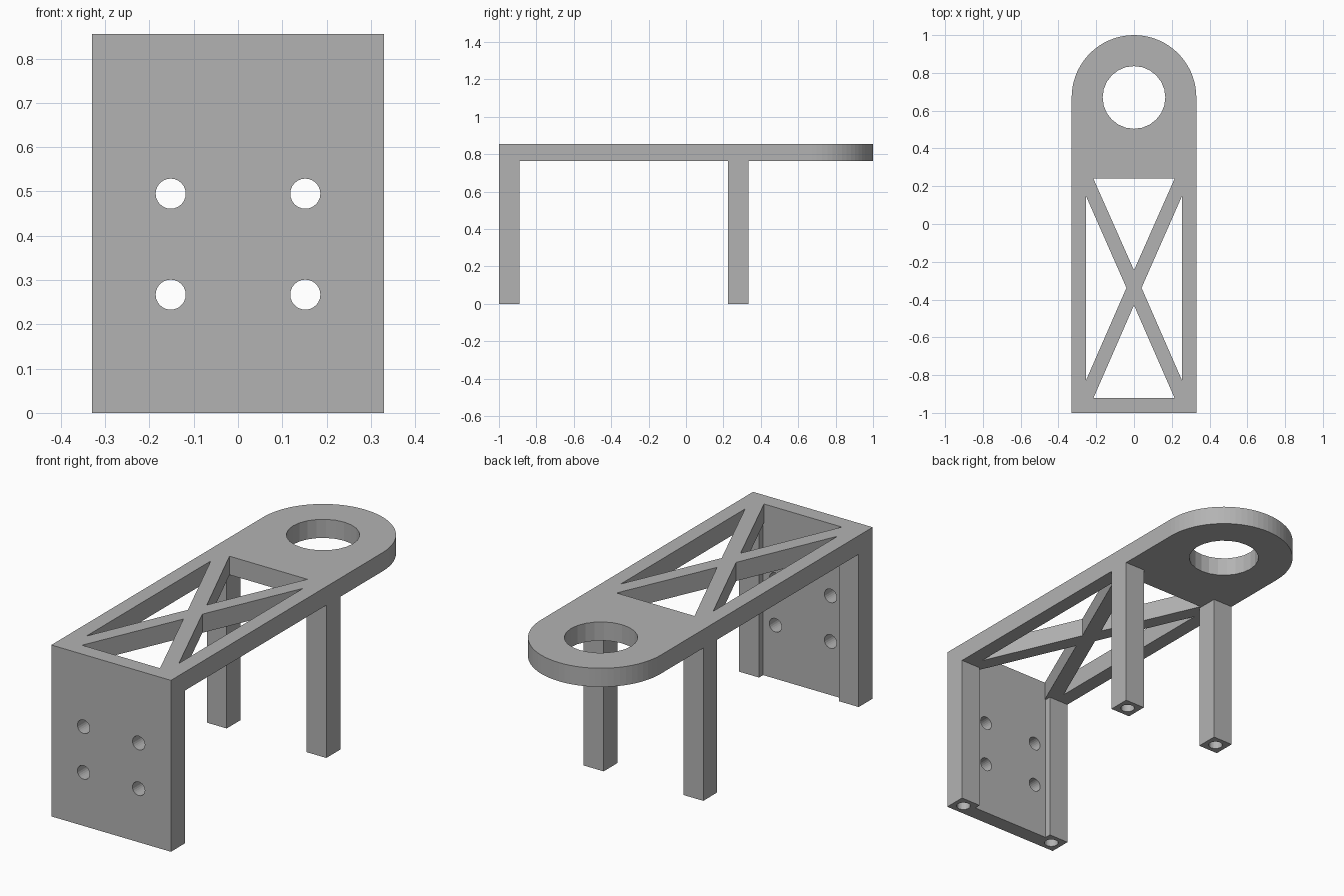
import bpy, bmesh
from math import sin, cos, pi
from mathutils import Matrix

default = bpy.data.objects.get("Cube")
if default:
    bpy.data.objects.remove(default, do_unlink=True)

grey = bpy.data.materials.new("plain grey")
grey.use_nodes = True
grey.diffuse_color = (0.45, 0.45, 0.45, 1)
grey.node_tree.nodes["Principled BSDF"].inputs["Base Color"].default_value = grey.diffuse_color


def circle(x, y, r, n=24):
    return [(x + r * cos(2 * pi * i / n), y + r * sin(2 * pi * i / n)) for i in range(n)]


def rect(x0, x1, y0, y1):
    return [(x0, y0), (x1, y0), (x1, y1), (x0, y1)]


def prism(name, loops, z0, z1, matrix=Matrix()):
    """Extrude each flat outline from z0 to z1 into one object."""
    bm = bmesh.new()
    for loop in loops:
        face = bm.faces.new([bm.verts.new((x, y, z0)) for x, y in loop])
        ext = bmesh.ops.extrude_face_region(bm, geom=[face], use_keep_orig=True)
        tops = [v for v in ext["geom"] if isinstance(v, bmesh.types.BMVert)]
        bmesh.ops.translate(bm, verts=tops, vec=(0, 0, z1 - z0))
    bmesh.ops.recalc_face_normals(bm, faces=bm.faces[:])
    bm.transform(matrix)
    mesh = bpy.data.meshes.new(name)
    bm.to_mesh(mesh)
    bm.free()
    mesh.materials.append(grey)
    obj = bpy.data.objects.new(name, mesh)
    bpy.context.collection.objects.link(obj)
    return obj


def cut(body, cutter):
    """Subtract the cutter from the body, then discard it."""
    cutter.hide_render = True
    mod = body.modifiers.new("cut", 'BOOLEAN')
    mod.operation = 'DIFFERENCE'
    mod.solver = 'EXACT'
    mod.object = cutter
    bpy.context.view_layer.objects.active = body
    bpy.ops.object.modifier_apply(modifier=mod.name)
    bpy.data.objects.remove(cutter, do_unlink=True)


W, H, T = 0.33, 0.855, 0.762      # half width, top, underside of plate
LEG = 0.11                        # leg thickness
IN = W - LEG                      # inner side of legs
PANEL = -0.922                    # back of front panel
RING_Y = 1 - W
leg_x = W - LEG / 2

# Top plate with rounded end, ring hole and crossed braces
arc = [(W * cos(pi * i / 36), RING_Y + W * sin(pi * i / 36)) for i in range(37)]
plate = prism("top_plate", [[(-W, -1), (W, -1)] + arc], T, H)
windows = [circle(0, RING_Y, 0.166),
           [(-0.215, 0.24), (0.215, 0.24), (0, -0.245)],
           [(-0.215, PANEL), (0.215, PANEL), (0, -0.43)]]
for s in (-1, 1):
    windows.append([(s * 0.255, 0.15), (s * 0.255, -0.83), (s * 0.04, -0.338)])
cut(plate, prism("window_cutter", windows, T - 0.1, H + 0.1))

# Front panel with its two legs
front = prism("front_panel", [[(-W, -1), (W, -1), (W, LEG - 1), (IN, LEG - 1), (IN, PANEL),
                               (-IN, PANEL), (-IN, LEG - 1), (-W, LEG - 1)]], 0, T)
bolts = [circle(x, z, 0.034) for x in (-0.152, 0.152) for z in (0.267, 0.495)]
cut(front, prism("bolt_cutter", bolts, 0.8, 1.1, Matrix.Rotation(pi / 2, 4, 'X')))
cut(front, prism("foot_cutter", [circle(s * leg_x, LEG / 2 - 1, 0.033) for s in (-1, 1)],
                 -0.1, 0.25))

# Rear legs with holes in the feet
for side, s in (("right", -1), ("left", 1)):
    x, y, h = s * leg_x, 0.28, LEG / 2
    leg = prism(side + "_rear_leg", [rect(x - h, x + h, y - h, y + h)], 0, T)
    cut(leg, prism("foot_cutter", [circle(x, y, 0.033)], -0.1, 0.25))
